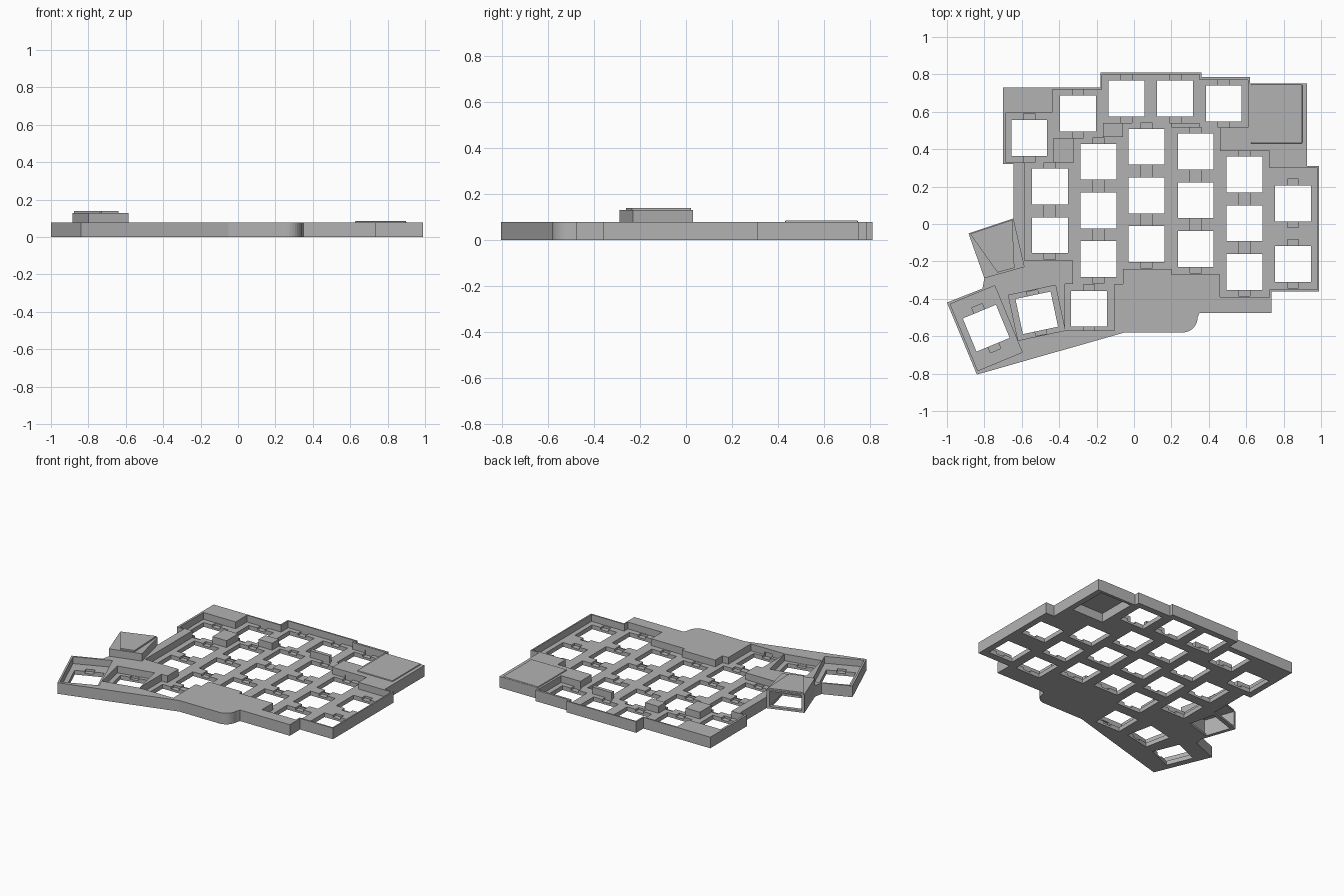
import bpy
import bmesh
from math import cos, sin, radians, pi
from mathutils import Matrix, Vector

if "Cube" in bpy.data.objects:
    bpy.data.objects.remove(bpy.data.objects["Cube"])

TOP = 0.078      # rim height of the case
FLOOR = 0.03     # switch plate height inside the rim
KEY = 0.192      # side of a key opening
PITCH = 0.26     # distance between keys

grey = bpy.data.materials.new("plain grey")
grey.use_nodes = True
grey.diffuse_color = (0.45, 0.45, 0.45, 1)
grey.node_tree.nodes["Principled BSDF"].inputs["Base Color"].default_value = grey.diffuse_color


def add_prism(bm, points, bottom, top):
    """Extrude a flat outline between two heights."""
    face = bm.faces.new([bm.verts.new((p[0], p[1], bottom)) for p in points])
    result = bmesh.ops.extrude_face_region(bm, geom=[face])
    moved = [g for g in result["geom"] if isinstance(g, bmesh.types.BMVert)]
    bmesh.ops.translate(bm, verts=moved, vec=(0, 0, top - bottom))


def prisms(name, outlines, bottom, top):
    """Make one object from several outlines of equal height."""
    bm = bmesh.new()
    for points in outlines:
        add_prism(bm, points, bottom, top)
    bmesh.ops.recalc_face_normals(bm, faces=bm.faces)
    mesh = bpy.data.meshes.new(name)
    bm.to_mesh(mesh)
    bm.free()
    mesh.materials.append(grey)
    obj = bpy.data.objects.new(name, mesh)
    bpy.context.scene.collection.objects.link(obj)
    return obj


def rectangle(x, y, width, depth, angle=0):
    """Outline of a rectangle turned about its centre."""
    turn = Matrix.Rotation(radians(angle), 2)
    corners = [(-1, -1), (1, -1), (1, 1), (-1, 1)]
    return [Vector((x, y)) + turn @ Vector((i * width / 2, j * depth / 2)) for i, j in corners]


def span(left, right, front, back):
    """Outline of a rectangle given by its edges."""
    return [(left, front), (right, front), (right, back), (left, back)]


def carve(targets, name, outlines, bottom, top):
    """Cut a set of prisms out of each target and remove the cutter."""
    cutter = prisms(name, outlines, bottom, top)
    cutter.hide_render = True
    for obj in targets:
        modifier = obj.modifiers.new(name, 'BOOLEAN')
        modifier.operation = 'DIFFERENCE'
        modifier.solver = 'EXACT'
        modifier.use_self = True
        modifier.object = cutter
        bpy.context.view_layer.update()
        graph = bpy.context.evaluated_depsgraph_get()
        mesh = bpy.data.meshes.new_from_object(obj.evaluated_get(graph))
        obj.modifiers.clear()
        obj.data = mesh
    bpy.data.objects.remove(cutter)


# Outer outline of the case, with a rounded front step and a slanted thumb edge
cable_corners = [Vector(p) for p in [(-.885, -.05), (-.645, .03), (-.585, -.23), (-.80, -.29)]]
rounded_step = [(.26 + .08 * cos(a), -.5 + .08 * sin(a)) for a in [-i * pi / 16 for i in range(9)]]
outline = [
    (-.7, .73), (-.18, .73), (-.18, .81), (.36, .81), (.36, .785), (.62, .785),
    (.62, .75), (.925, .75), (.925, .31), (.99, .31), (.99, -.36), (.735, -.36),
    (.735, -.475), (.35, -.475), *rounded_step, (-.05, -.58), (-.84, -.805),
    (-1, -.42), (-.81, -.345), cable_corners[3], cable_corners[0], cable_corners[1],
    (-.645, .32), (-.7, .32),
]
case = prisms("case", [outline], 0, TOP)

# Stepped well around the key field
well = [
    (-.685, .595), (-.435, .595), (-.435, .72), (-.17, .72), (-.17, .8), (.35, .8),
    (.35, .77), (.61, .77), (.61, .515), (.46, .515), (.46, .39), (.725, .39),
    (.725, .3), (.98, .3), (.98, -.35), (.725, -.35), (.725, -.39), (.46, -.39),
    (.46, -.27), (.2, -.27), (.2, -.24), (-.06, -.24), (-.06, -.32), (-.105, -.32),
    (-.105, -.57), (-.37, -.57), (-.37, -.32), (-.325, -.32), (-.325, -.195),
    (-.585, -.195), (-.585, .33), (-.685, .33),
]
thumb_inner = (-.52, -.475, 12)
thumb_outer = (-.79, -.557, 22.5)


def thumb(key, width, depth):
    return rectangle(key[0], key[1], width, depth, key[2])


carve([case], "well", [well, thumb(thumb_inner, .257, .247), thumb(thumb_outer, .257, .385)],
      FLOOR, TOP + .1)

# Key positions: columns given by x, front key y and number of keys
columns = [(-.45, -.06, 2), (-.19, -.187, 3), (.067, -.107, 3),
           (.33, -.133, 3), (.59, -.256, 3)]
keys = [(x, y + PITCH * i, 0) for x, y, count in columns for i in range(count)]
keys += [(-.56, .46, 0), (-.3, .59, 0), (-.04, .67, 0), (.22, .67, 0), (.48, .645, 0),
         (-.24, -.453, 0), (.85, .11, 0), (.85, -.213, 0), thumb_inner, thumb_outer]

# Shallow clip notches in front of and behind each key, then the openings
carve([case], "clip_notches", [rectangle(x, y, .06, PITCH, a) for x, y, a in keys if a != 12],
      FLOOR / 2, FLOOR + .02)
carve([case], "thumb_notch", [thumb(thumb_inner, .06, .24)], FLOOR / 2, FLOOR + .02)
carve([case], "key_openings", [rectangle(x, y, KEY, KEY, a) for x, y, a in keys], -.1, TOP + .1)

# Raised fixing posts between the keys
posts = {
    "left_post": span(-.43, -.32, .33, .46),
    "middle_post": span(-.165, -.06, .465, .54),
    "back_post": span(.2, .35, .515, .54),
}
for name, shape in posts.items():
    prisms(name, [shape], FLOOR / 3, TOP)

# Controller cover: hollow underneath with a slightly raised lid
carve([case], "controller_pocket", [span(.64, .885, .45, .73)], -.1, TOP - .015)
lid = prisms("controller_lid", [span(.625, .9, .43, .748)], TOP - .01, TOP + .008)
bevel = lid.modifiers.new("soft edge", 'BEVEL')
bevel.width = .006
bevel.segments = 2

# Cable housing: a hollow box open at the back and below
housing = prisms("cable_housing", [cable_corners], TOP, .13)


def inside(u, v):
    """Point in the housing plan: u runs left to right, v back to front."""
    a, b, c, d = cable_corners
    return a.lerp(b, u).lerp(d.lerp(c, u), v)


def plan(side, back, front):
    return [inside(side, back), inside(1 - side, back),
            inside(1 - side, front), inside(side, front)]


carve([case, housing], "cable_cavity", [plan(.08, -.2, .85)], .015, .12)
carve([case], "cable_drop", [plan(.1, .1, .8)], -.1, .05)
prisms("housing_roof", [[inside(.03, .02), inside(.97, .02), inside(.76, .96), inside(.34, .96)]],
       .125, .14)
